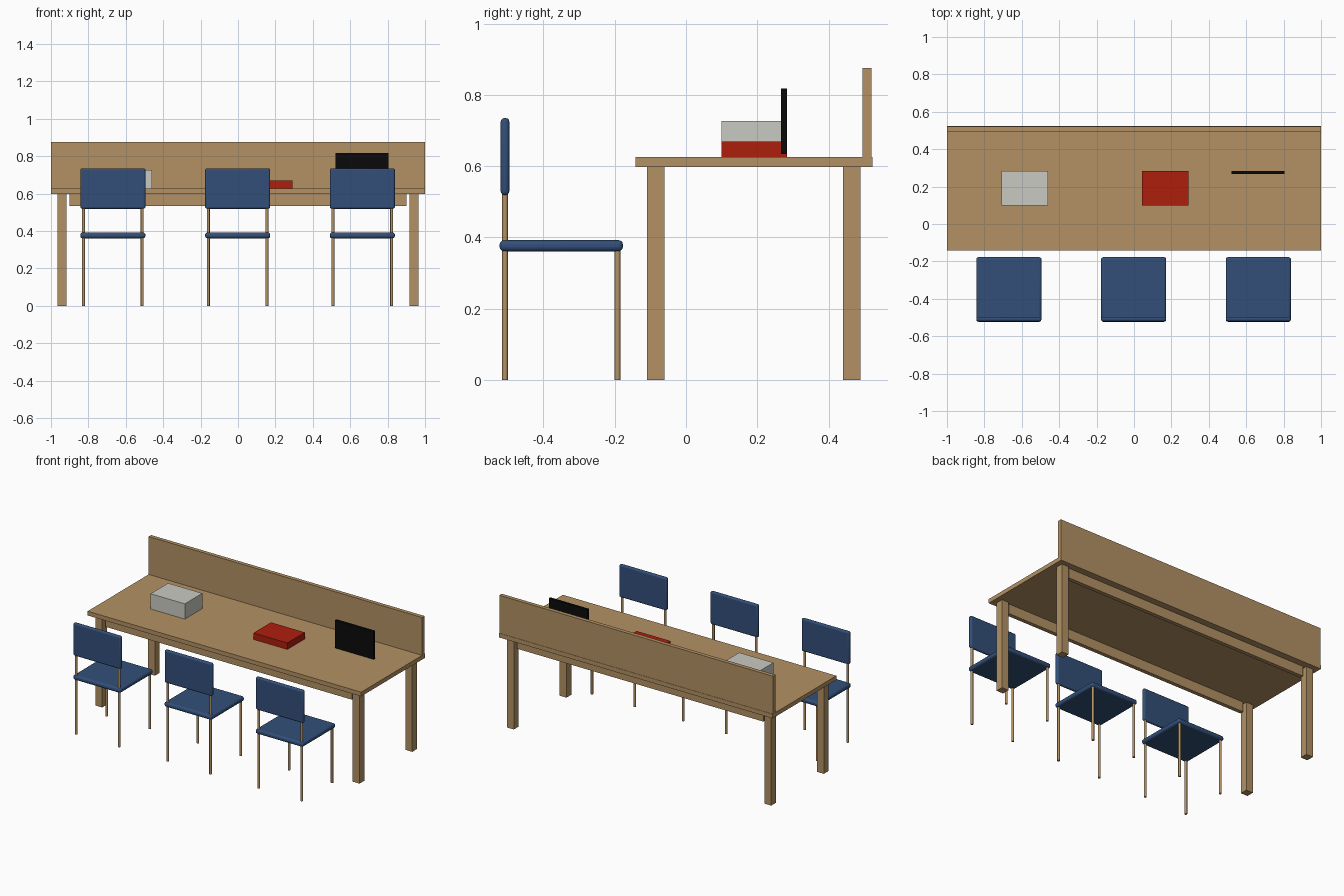
import bpy

cube = bpy.data.objects.get("Cube")
if cube:
    bpy.data.objects.remove(cube, do_unlink=True)


def material(name, rgb):
    m = bpy.data.materials.new(name)
    m.use_nodes = True
    color = (*rgb, 1)
    m.diffuse_color = color
    m.node_tree.nodes["Principled BSDF"].inputs["Base Color"].default_value = color
    return m


wood = material("wood", (0.45, 0.285, 0.127))
blue = material("blue upholstery", (0.032, 0.078, 0.19))
red = material("red", (0.42, 0.013, 0.004))
white = material("off white", (0.59, 0.59, 0.55))
black = material("black", (0.003, 0.003, 0.003))


def box(name, x, y, z, mat, bevel=0):
    """Box from (low, high) ranges, with optional rounded edges."""
    spans = (x, y, z)
    bpy.ops.mesh.primitive_cube_add(size=1, location=[(a + b) / 2 for a, b in spans])
    o = bpy.context.object
    o.name = name
    o.scale = [b - a for a, b in spans]
    bpy.ops.object.transform_apply(location=False, rotation=False, scale=True)
    o.data.materials.append(mat)
    if bevel:
        mod = o.modifiers.new("rounding", "BEVEL")
        mod.width = bevel
        mod.segments = 3
        bpy.ops.object.shade_smooth_by_angle()
    return o


def rod(name, x, y, top):
    bpy.ops.mesh.primitive_cylinder_add(vertices=16, radius=0.008, depth=top,
                                        location=(x, y, top / 2))
    o = bpy.context.object
    o.name = name
    o.data.materials.append(wood)
    bpy.ops.object.shade_smooth_by_angle()


# Table
TOP = 0.626
UNDER = 0.598
box("table_top", (-1, 1), (-0.142, 0.523), (UNDER, TOP), wood)
box("back_panel", (-1, 1), (0.495, 0.521), (TOP, 0.876), wood)
for row, y in (("front", -0.085), ("back", 0.465)):
    box(row + "_apron", (-0.901, 0.901), (y - 0.013, y + 0.013), (0.533, UNDER), wood)
    for side, x in (("right", -0.941), ("left", 0.941)):
        box(f"table_leg_{row}_{side}", (x - 0.025, x + 0.025),
            (y - 0.025, y + 0.025), (0, UNDER), wood)

# Things on the table
box("white_box", (-0.709, -0.459), (0.1, 0.283), (TOP, 0.727), white)
box("red_box", (0.043, 0.291), (0.1, 0.283), (TOP, 0.669), red)
box("screen", (0.522, 0.805), (0.267, 0.283), (0.634, 0.818), black)

# Chairs
for place, cx in (("right", -0.669), ("middle", -0.002), ("left", 0.665)):
    across = (cx - 0.174, cx + 0.174)
    box(f"seat_{place}", across, (-0.523, -0.177), (0.361, 0.392), blue, 0.012)
    box(f"backrest_{place}", across, (-0.52, -0.496), (0.519, 0.735), blue, 0.01)
    for side, dx in (("right", -0.157), ("left", 0.157)):
        rod(f"chair_{place}_back_leg_{side}", cx + dx, -0.508, 0.53)
        rod(f"chair_{place}_front_leg_{side}", cx + dx, -0.192, 0.37)
